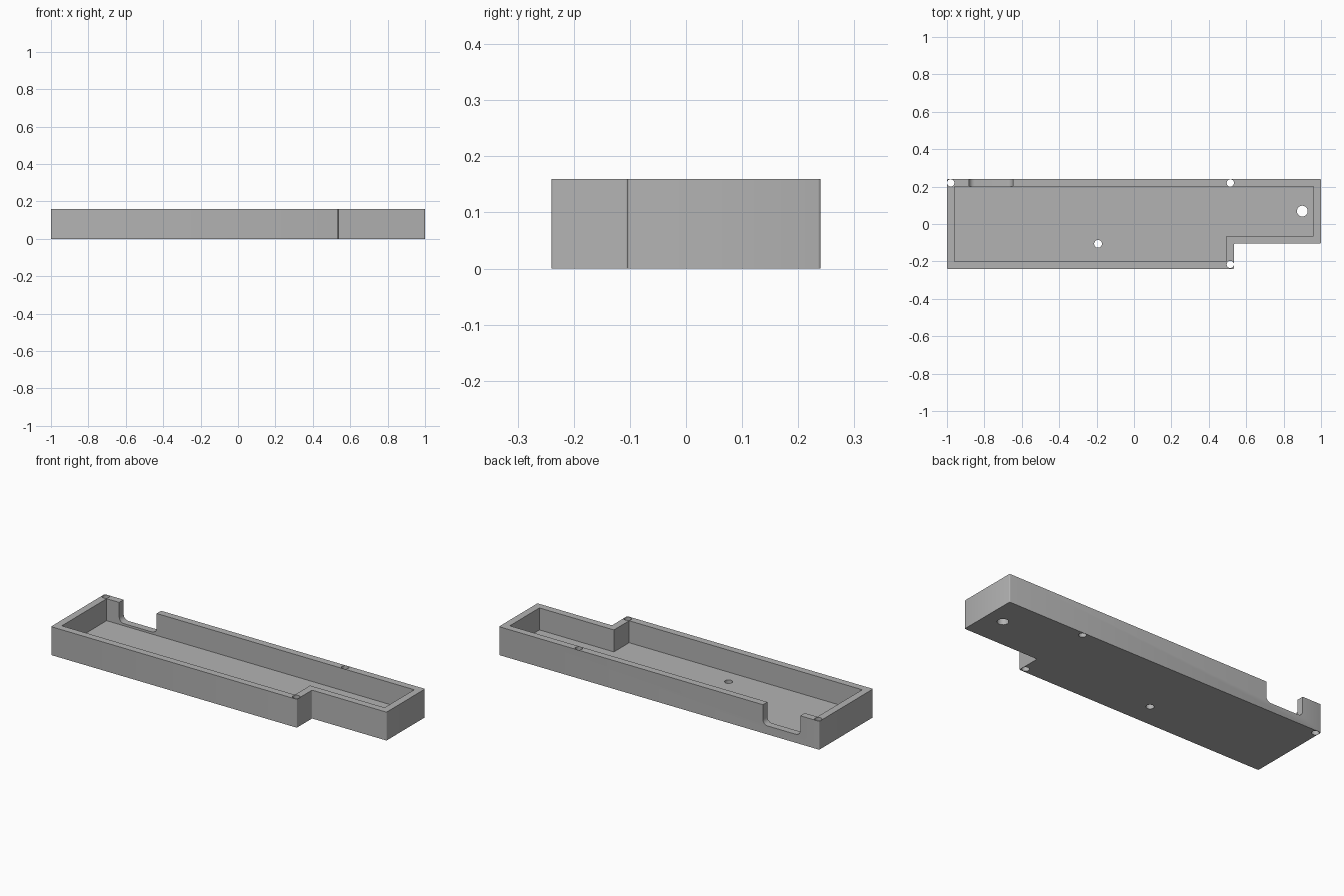
import bpy, bmesh, math

cube = bpy.data.objects.get("Cube")
if cube:
    bpy.data.objects.remove(cube, do_unlink=True)

HEIGHT, FLOOR, SILL, WALL = 0.16, 0.036, 0.048, 0.04

grey = bpy.data.materials.new("plain grey")
grey.use_nodes = True
colour = (0.45, 0.45, 0.45, 1)
grey.diffuse_color = colour
grey.node_tree.nodes["Principled BSDF"].inputs["Base Color"].default_value = colour


def prism(name, outline, z0, z1, rounding=0.0):
    """Extrude a plan outline from z0 to z1, optionally rounding its upright edges."""
    bm = bmesh.new()
    face = bm.faces.new([bm.verts.new((x, y, z0)) for x, y in outline])
    out = bmesh.ops.extrude_face_region(bm, geom=[face])
    top = [v for v in out["geom"] if isinstance(v, bmesh.types.BMVert)]
    bmesh.ops.translate(bm, verts=top, vec=(0, 0, z1 - z0))
    if rounding:
        upright = [e for e in bm.edges if abs(e.verts[0].co.z - e.verts[1].co.z) > 0.01]
        bmesh.ops.bevel(bm, geom=upright, offset=rounding, segments=3,
                        profile=0.5, affect='EDGES')
    bmesh.ops.recalc_face_normals(bm, faces=bm.faces)
    mesh = bpy.data.meshes.new(name)
    bm.to_mesh(mesh)
    bm.free()
    obj = bpy.data.objects.new(name, mesh)
    bpy.context.collection.objects.link(obj)
    obj.data.materials.append(grey)
    return obj


def l_shape(inset):
    """Stepped plan of the tray, shrunk by the inset."""
    left, right, back, front = -1 + inset, 1 - inset, 0.24 - inset, -0.24 + inset
    step_x, step_y = 0.535 - inset, -0.104 + inset
    return [(left, front), (step_x, front), (step_x, step_y),
            (right, step_y), (right, back), (left, back)]


# Tray body, and the hollow inside it
tray = prism("tray", l_shape(0), 0, HEIGHT, rounding=0.005)
cutters = [prism("hollow_cutter", l_shape(WALL), FLOOR, HEIGHT + 0.1)]

# Round-bottomed notch through the back wall
x0, x1, r = -0.882, -0.648, 0.03
profile = [(x1, HEIGHT + 0.1), (x0, HEIGHT + 0.1)]
for cx, start in ((x0 + r, math.pi), (x1 - r, 1.5 * math.pi)):
    for i in range(7):
        a = start + i * math.pi / 12
        profile.append((cx + r * math.cos(a), SILL + r + r * math.sin(a)))
notch = prism("notch_cutter", profile, 0, 0.12)
notch.rotation_euler.x = math.pi / 2
notch.location.y = 0.3
cutters.append(notch)

# Screw holes right through the walls and floor
for x, y, radius in ((-0.98, 0.22, 0.0195), (0.515, 0.22, 0.0195), (0.515, -0.216, 0.0195),
                     (-0.192, -0.106, 0.021), (0.9, 0.069, 0.029)):
    ring = [(x + radius * math.cos(k * math.tau / 24), y + radius * math.sin(k * math.tau / 24))
            for k in range(24)]
    cutters.append(prism("hole_cutter", ring, -0.1, HEIGHT + 0.1))

# Cut everything out of the body, then drop the cutters
for cutter in cutters:
    cutter.hide_render = True
    cut = tray.modifiers.new(cutter.name, 'BOOLEAN')
    cut.operation, cut.solver, cut.object = 'DIFFERENCE', 'EXACT', cutter
bpy.context.view_layer.objects.active = tray
tray.select_set(True)
for name in [m.name for m in tray.modifiers]:
    bpy.ops.object.modifier_apply(modifier=name)
for cutter in cutters:
    bpy.data.objects.remove(cutter, do_unlink=True)

bpy.ops.object.select_all(action='DESELECT')
tray.select_set(True)
bpy.ops.object.shade_smooth_by_angle(angle=math.radians(31))
